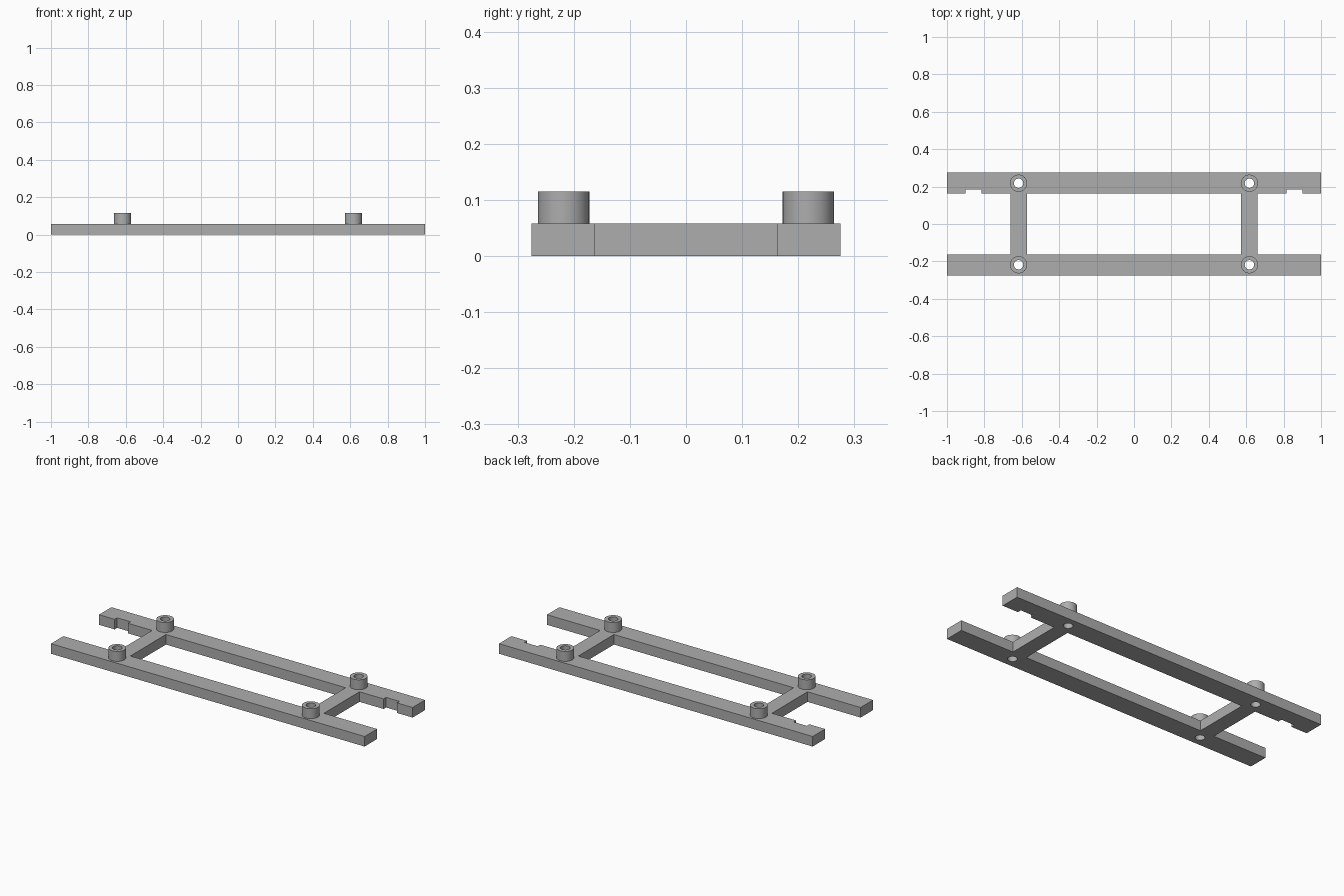
import bpy, bmesh, math

if "Cube" in bpy.data.objects:
    bpy.data.objects.remove(bpy.data.objects["Cube"])

# Main dimensions
HALF_L, HALF_W, INNER = 1.0, 0.275, 0.162
THICK, TOP = 0.058, 0.115
BOSS_X, BOSS_Y, BOSS_R, HOLE_R = 0.617, 0.218, 0.046, 0.025
BAR_IN, BAR_OUT = 0.573, 0.661
NOTCH_A, NOTCH_B, NOTCH_Y = 0.815, 0.90, 0.185

grey = bpy.data.materials.new("grey plastic")
grey.diffuse_color = (0.42, 0.42, 0.42, 1)
grey.use_nodes = True
grey.node_tree.nodes["Principled BSDF"].inputs["Base Color"].default_value = grey.diffuse_color


def circle(cx, cy, r, n=32):
    return [(cx + r * math.cos(2 * math.pi * i / n),
             cy + r * math.sin(2 * math.pi * i / n)) for i in range(n)]


def plate(name, loops, z0, z1):
    """Extrude closed outlines; inner loops become holes."""
    curve = bpy.data.curves.new(name, 'CURVE')
    curve.dimensions = '2D'
    curve.fill_mode = 'BOTH'
    curve.extrude = (z1 - z0) / 2
    for pts in loops:
        spline = curve.splines.new('POLY')
        spline.points.add(len(pts) - 1)
        for p, (x, y) in zip(spline.points, pts):
            p.co = (x, y, 0, 1)
        spline.use_cyclic_u = True
    obj = bpy.data.objects.new(name, curve)
    bpy.context.collection.objects.link(obj)
    bpy.ops.object.select_all(action='DESELECT')
    obj.select_set(True)
    bpy.context.view_layer.objects.active = obj
    bpy.ops.object.convert(target='MESH')
    obj = bpy.context.view_layer.objects.active
    obj.name = name
    bm = bmesh.new()
    bm.from_mesh(obj.data)
    bmesh.ops.translate(bm, verts=bm.verts, vec=(0, 0, (z0 + z1) / 2))
    bmesh.ops.remove_doubles(bm, verts=bm.verts, dist=1e-5)
    bmesh.ops.recalc_face_normals(bm, faces=bm.faces)
    bm.to_mesh(obj.data)
    bm.free()
    obj.data.materials.clear()
    obj.data.materials.append(grey)
    bpy.ops.object.shade_smooth_by_angle(angle=math.radians(30))
    return obj


# Frame: two long rails joined by two cross bars, notches in the back rail
right_side = [(HALF_L, -HALF_W), (HALF_L, -INNER), (BAR_OUT, -INNER),
              (BAR_OUT, INNER), (NOTCH_A, INNER), (NOTCH_A, NOTCH_Y),
              (NOTCH_B, NOTCH_Y), (NOTCH_B, INNER), (HALF_L, INNER),
              (HALF_L, HALF_W)]
outline = right_side + [(-x, y) for x, y in reversed(right_side)]
window = [(-BAR_IN, -INNER), (BAR_IN, -INNER), (BAR_IN, INNER), (-BAR_IN, INNER)]
corners = [(sx * BOSS_X, sy * BOSS_Y) for sx in (-1, 1) for sy in (-1, 1)]
holes = [circle(x, y, HOLE_R) for x, y in corners]
plate("frame", [outline, window] + holes, 0, THICK)

# Hollow bosses standing over the through holes
for i, (x, y) in enumerate(corners):
    plate(f"boss_{i + 1}", [circle(x, y, BOSS_R), circle(x, y, HOLE_R)], THICK, TOP)
